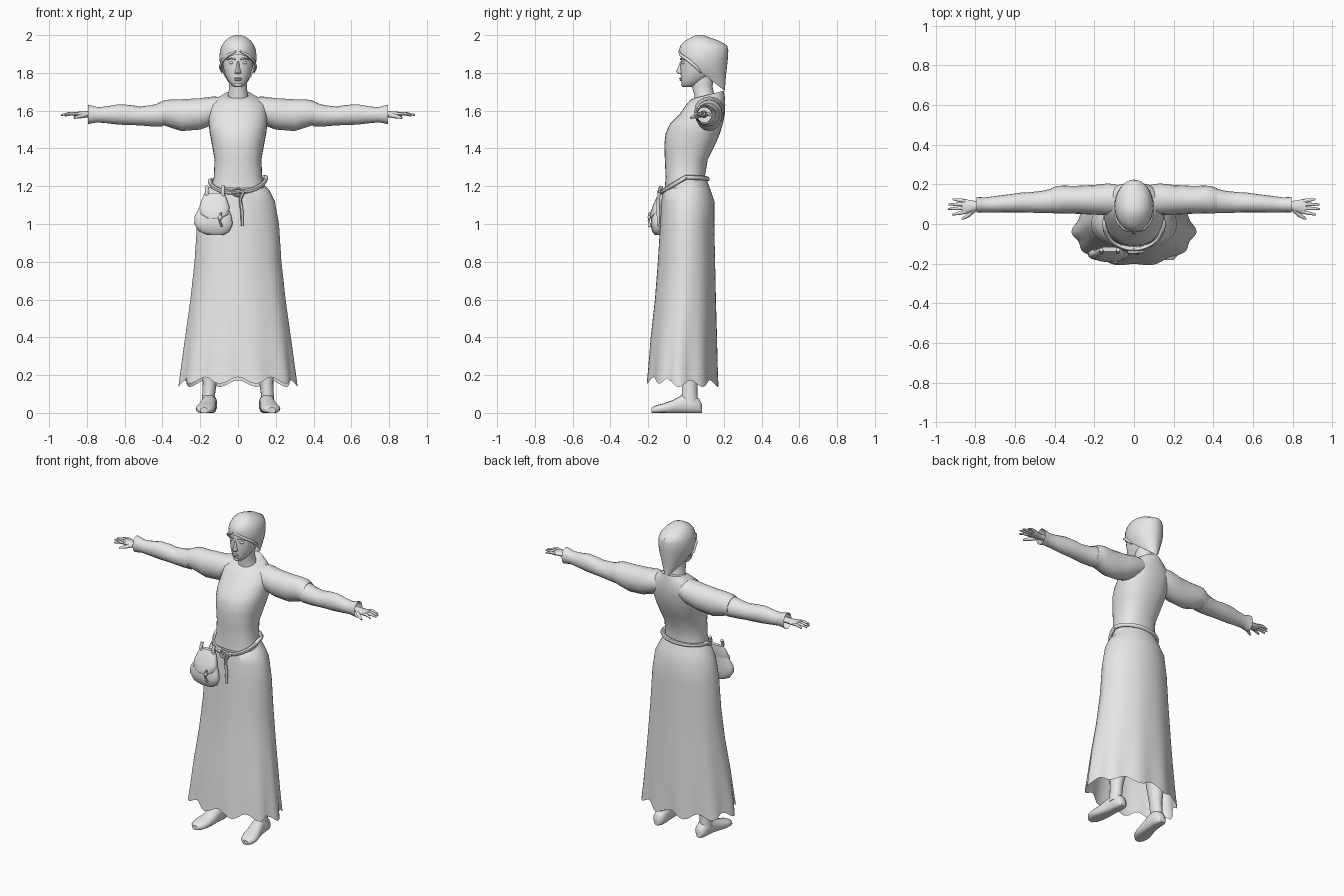
import bpy, bmesh, math
from mathutils import Vector

grey = bpy.data.materials.new("plain grey")
grey.diffuse_color = (0.8, 0.8, 0.8, 1)


def finish(ob, angle=45):
    ob.data.materials.clear()
    ob.data.materials.append(grey)
    bpy.ops.object.select_all(action='DESELECT')
    ob.select_set(True)
    bpy.context.view_layer.objects.active = ob
    bpy.ops.object.shade_smooth_by_angle(angle=math.radians(angle))
    return ob


def loft(name, rings, caps=(True, True), cut=None, angle=45):
    """Skin a list of equally sized point rings; cut = (point, normal) trims one side."""
    bm = bmesh.new()
    rows = [[bm.verts.new(p) for p in r] for r in rings]
    n = len(rows[0])
    for a, b in zip(rows, rows[1:]):
        for i in range(n):
            bm.faces.new((a[i], a[(i + 1) % n], b[(i + 1) % n], b[i]))
    if caps[0]:
        bm.faces.new(rows[0][::-1])
    if caps[1]:
        bm.faces.new(rows[-1])
    bmesh.ops.recalc_face_normals(bm, faces=bm.faces)
    if cut:
        bmesh.ops.bisect_plane(bm, geom=bm.verts[:] + bm.edges[:] + bm.faces[:],
                               plane_co=cut[0], plane_no=cut[1], clear_outer=True)
    me = bpy.data.meshes.new(name)
    bm.to_mesh(me)
    bm.free()
    ob = bpy.data.objects.new(name, me)
    bpy.context.collection.objects.link(ob)
    return finish(ob, angle)


def spow(v, e):
    return math.copysign(abs(v) ** e, v)


def zring(z, rx, yf, yb, yc=None, n=32, tilt=0, e=1.0, x0=0):
    """Horizontal ring: half width, front y, back y, y of the widest point."""
    yc = (yf + yb) / 2 if yc is None else yc
    pts = []
    for i in range(n):
        t = 2 * math.pi * i / n
        s = spow(math.sin(t), e)
        y = yc + s * ((yb - yc) if s > 0 else (yc - yf))
        pts.append(Vector((x0 + rx * spow(math.cos(t), e), y, z + tilt * (y - yc))))
    return pts


def xring(x, y, z, ry, rz, n=16):
    return [Vector((x, y + ry * math.cos(2 * math.pi * i / n),
                    z + rz * math.sin(2 * math.pi * i / n))) for i in range(n)]


def ball(name, loc, scale, rot=(0, 0, 0), seg=16):
    bpy.ops.mesh.primitive_uv_sphere_add(segments=seg, ring_count=seg // 2, location=loc, rotation=rot)
    ob = bpy.context.object
    ob.name = name
    ob.scale = scale
    return finish(ob)


def tube(name, pts, r, radii=None, cyclic=False, flat=None):
    cu = bpy.data.curves.new(name, 'CURVE')
    cu.dimensions = '3D'
    cu.bevel_depth = r
    cu.bevel_resolution = 2
    cu.use_fill_caps = True
    sp = cu.splines.new('POLY')
    sp.points.add(len(pts) - 1)
    for i, p in enumerate(pts):
        sp.points[i].co = (*p, 1)
        sp.points[i].radius = radii[i] if radii else 1
    sp.use_cyclic_u = cyclic
    ob = bpy.data.objects.new(name, cu)
    bpy.context.collection.objects.link(ob)
    bpy.ops.object.select_all(action='DESELECT')
    ob.select_set(True)
    bpy.context.view_layer.objects.active = ob
    bpy.ops.object.convert(target='MESH')
    return finish(bpy.context.object)


# Bodice, with a collar that rises toward the back
loft("bodice", [zring(*a, e=0.88) for a in (
    (1.19, .145, -.112, .105), (1.25, .128, -.108, .10), (1.34, .124, -.112, .115),
    (1.42, .138, -.115, .155, .03), (1.48, .150, -.108, .18, .05), (1.53, .155, -.085, .195, .07),
    (1.58, .155, -.035, .205, .09), (1.63, .15, .0, .208, .11))]
    + [zring(1.668, .11, .025, .205, .12, tilt=.1), zring(1.685, .075, .04, .20, .12, tilt=.25)],
    caps=(False, True))

# Skirt, flaring to a wavy open hem
skirt = [zring(1.21, .135, -.113, .108, 0, 80, .27)]
for z, rx, yf, yb, yc, wave in ((1.18, .165, -.122, .13, 0, 0), (1.12, .195, -.130, .15, 0, 0),
                               (1.0, .217, -.137, .15, 0, .003), (.8, .230, -.150, .155, 0, .006),
                               (.6, .252, -.166, .16, -.01, .01), (.4, .28, -.19, .168, -.03, .02),
                               (.24, .302, -.205, .175, -.04, .04), (.16, .316, -.214, .18, -.04, .07)):
    ring = zring(z, rx, yf, yb, yc, 80)
    for i, p in enumerate(ring):
        w = math.cos(10 * (2 * math.pi * i / 80 + math.pi / 2))
        k = 1 - wave * (1 + w) / 2
        p.x *= k
        p.y = yc + (p.y - yc) * k
        if z < .2:
            p.z += .018 * w + (.012 if p.y < -.1 else -.005)
    skirt.append(ring)
loft("skirt", skirt, caps=(False, False), angle=60)

# Belt sagging at the front, buckle and hanging strap
belt = []
for p in zring(0, .148, -.127, .114, 0, 48):
    p.z = 1.238 - .068 * min(1, max(0, -p.y / .122)) + .06 * p.x
    belt.append(p)
tube("belt", belt, .012, cyclic=True)
tube("buckle", [(.028 * math.cos(t), -.142, 1.168 + .02 * math.sin(t))
                for t in [i * math.pi / 6 for i in range(12)]], .006, cyclic=True)
tube("buckle_pin", [(-.03, -.145, 1.168), (.05, -.14, 1.172)], .006)
tube("belt_tail", [(.03, -.14, 1.17), (.012, -.147, 1.13), (.02, -.147, 1.07), (.022, -.148, .99)],
     .009, [1, 1, 1, .7])

# Pouch with flap, loops and tie
loft("pouch", [zring(z, rx, yf, yb, n=24, x0=x, e=.85) for z, rx, yf, yb, x in (
    (.942, .045, -.165, -.135, -.12), (.96, .08, -.18, -.125, -.125), (1.0, .102, -.187, -.122, -.13),
    (1.04, .098, -.183, -.12, -.132), (1.09, .075, -.168, -.12, -.128), (1.14, .058, -.15, -.12, -.122),
    (1.155, .05, -.14, -.12, -.12))])
loft("pouch_flap", [zring(z, rx, yf, yb, n=24, x0=-.125, e=.8) for z, rx, yf, yb in (
    (1.03, .04, -.193, -.15), (1.05, .075, -.192, -.13), (1.09, .08, -.178, -.12),
    (1.14, .063, -.157, -.115), (1.165, .05, -.14, -.115))])
tube("pouch_tie", [(-.09, -.193, 1.06), (-.098, -.197, 1.02), (-.085, -.192, .985)], .006)
ball("pouch_toggle", (-.095, -.195, 1.035), (.012, .008, .014))
for x in (-.165, -.08):
    tube("pouch_loop", [(x, -.13, 1.13), (x, -.142, 1.17), (x, -.13, 1.20)], .01)

# Neck and head
loft("neck", [zring(*a, n=24) for a in (
    (1.64, .068, .04, .17), (1.68, .052, .045, .15), (1.73, .047, .03, .14), (1.79, .05, .03, .15))])
loft("head", [zring(*a, n=32) for a in (
    (1.724, .018, -.012, .03, .01), (1.735, .034, -.022, .06, .02), (1.755, .05, -.026, .10, .03),
    (1.79, .068, -.028, .15, .05), (1.83, .078, -.03, .18, .06), (1.865, .084, -.027, .19, .07),
    (1.90, .084, -.028, .19, .08), (1.94, .075, -.01, .17, .08))])
loft("nose", [zring(*a, n=12) for a in (
    (1.793, .010, -.038, .0), (1.798, .018, -.046, .0), (1.806, .016, -.053, .0),
    (1.83, .010, -.041, .0), (1.86, .008, -.031, .0))])
ball("upper_lip", (0, -.027, 1.771), (.023, .009, .005))
ball("lower_lip", (0, -.026, 1.762), (.019, .009, .006))
ball("chin", (0, -.012, 1.738), (.022, .014, .013))

# Headscarf with slanted opening, trailing to a point at the nape
loft("headscarf", [zring(*a, n=32) for a in (
    (1.695, .018, .17, .205), (1.74, .045, .08, .208), (1.79, .075, .0, .212, .1),
    (1.84, .094, -.035, .218, .09), (1.88, .099, -.038, .222, .09), (1.92, .095, -.037, .224, .09),
    (1.945, .086, -.03, .218, .09), (1.97, .069, -.005, .175, .08), (1.99, .043, .03, .12, .07),
    (2.0, .015, .055, .085))], caps=(False, True),
    cut=((0, -.035, 1.895), (0, -.62, -.78)))

for s in (-1, 1):
    side = "left" if s > 0 else "right"
    # Eyes, lids and the loose hair beside the scarf edge
    ball(side + "_eye", (s * .034, -.012, 1.853), (.015, .013, .008))
    tube(side + "_brow", [(s * .014, -.029, 1.872), (s * .035, -.025, 1.877), (s * .058, -.008, 1.87)], .004)
    tube(side + "_hair_lock", [(s * .01, -.037, 1.915), (s * .05, -.028, 1.895), (s * .082, .015, 1.865),
                               (s * .094, .055, 1.83), (s * .085, .08, 1.80)], .008, [.5, 1, 1.1, 1, .4])
    # Full upper sleeve, narrow lower sleeve and flared open cuff
    loft(side + "_upper_sleeve", [xring(s * x, y, z, ry, rz) for x, y, z, ry, rz in (
        (.07, .125, 1.615, .07, .055), (.13, .125, 1.60, .08, .075), (.2, .122, 1.583, .075, .083),
        (.3, .122, 1.576, .07, .084), (.36, .124, 1.585, .07, .074), (.39, .122, 1.588, .069, .067),
        (.42, .118, 1.580, .062, .062))])
    loft(side + "_lower_sleeve", [xring(s * x, y, z, ry, rz) for x, y, z, ry, rz in (
        (.40, .118, 1.580, .064, .064), (.46, .112, 1.573, .056, .056), (.52, .109, 1.572, .052, .050),
        (.57, .108, 1.577, .050, .053), (.63, .104, 1.580, .046, .054), (.70, .1, 1.578, .041, .044),
        (.745, .097, 1.578, .038, .040), (.765, .097, 1.58, .038, .045), (.795, .097, 1.58, .040, .052))],
        caps=(True, False))
    # Hand with spread fingers and forward thumb
    loft(side + "_hand", [xring(s * x, y, 1.581, ry, rz, 12) for x, y, ry, rz in (
        (.74, .095, .02, .02), (.79, .092, .021, .017), (.82, .09, .03, .015),
        (.85, .088, .036, .013), (.868, .09, .034, .010))])
    for y0, x1, y1, z1 in ((.062, .917, .047, 1.574), (.081, .937, .076, 1.577),
                           (.099, .935, .099, 1.577), (.116, .915, .125, 1.574)):
        tube(side + "_finger", [(s * .85, y0, 1.582), (s * (.85 + x1) / 2, (y0 + y1) / 2, 1.584),
                                (s * x1, y1, z1)], .009, [1.1, 1, .5])
    tube(side + "_thumb", [(s * .805, .075, 1.577), (s * .835, .045, 1.57), (s * .868, .025, 1.562)],
         .011, [1.2, 1, .5])
    # Leg and shoe
    loft(side + "_leg", [zring(z, r, yf, yb, n=16, x0=s * x) for z, r, yf, yb, x in (
        (.05, .034, -.03, .065, .16), (.10, .034, -.022, .06, .155), (.16, .037, -.022, .06, .15),
        (.3, .055, -.035, .085, .14), (.45, .055, -.04, .08, .125), (.7, .075, -.06, .09, .11))])
    foot = []
    for y, x, rx, h in ((.085, .15, .018, .045), (.07, .15, .034, .075), (.03, .15, .04, .10),
                        (-.02, .155, .04, .095), (-.07, .163, .047, .068), (-.12, .172, .052, .05),
                        (-.16, .177, .043, .04), (-.182, .179, .02, .028)):
        ring = []
        for i in range(16):
            t = 2 * math.pi * i / 16
            ring.append(Vector((s * (x + rx * spow(math.cos(t), .8)), y,
                                max(0.0, h * (.45 + .55 * math.sin(t))))))
        foot.append(ring)
    loft(side + "_shoe", foot)
